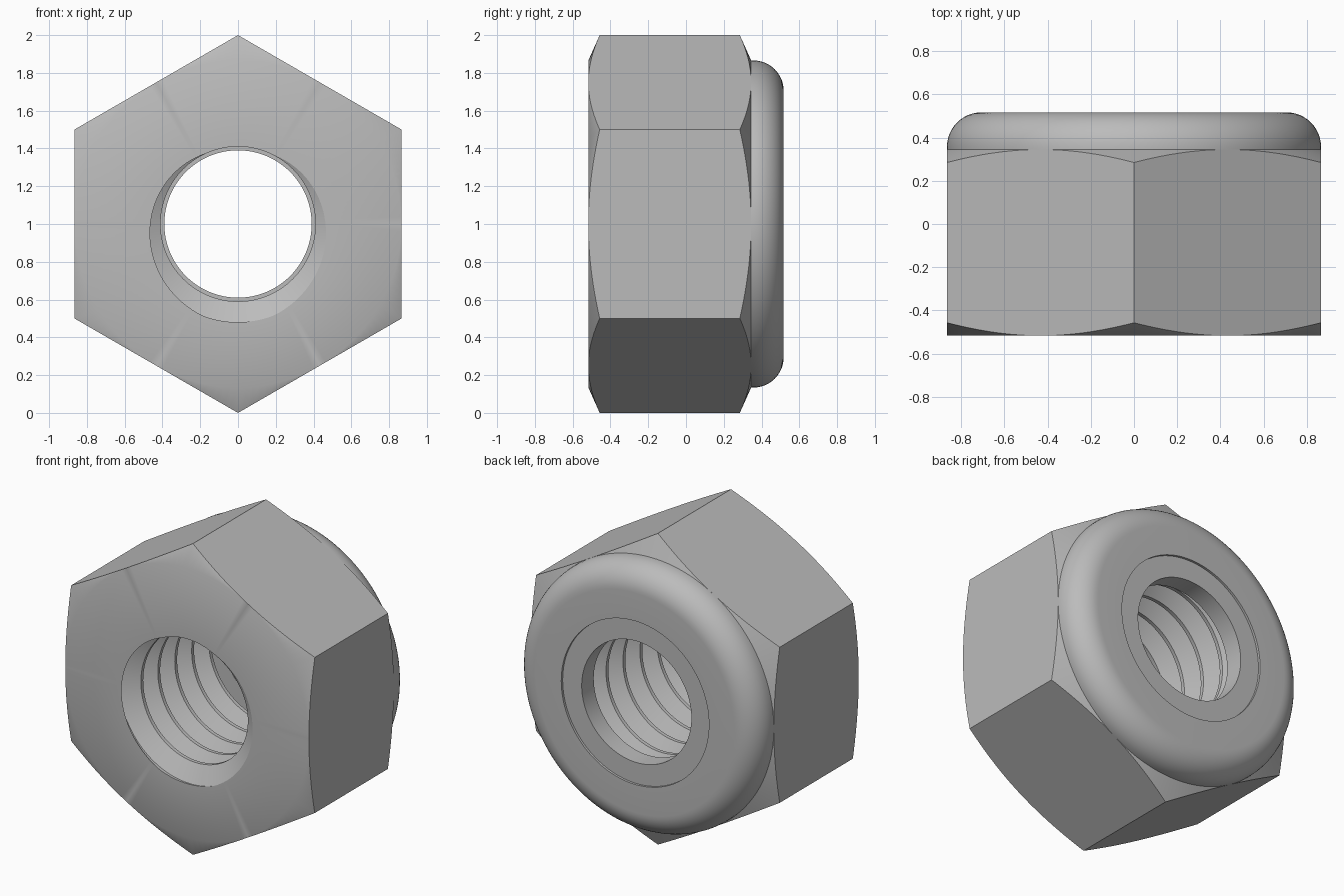
import bpy, bmesh
from math import sin, cos, pi, radians

cube = bpy.data.objects.get("Cube")
if cube:
    bpy.data.objects.remove(cube, do_unlink=True)

SEGMENTS = 144
FRONT, SHOULDER, BACK = -0.517, 0.345, 0.517
FLAT = 0.866                        # centre to flat, also the collar radius
PITCH, MINOR, MAJOR = 0.172, 0.41, 0.52
SEAT, BORE, LIP = 0.38, 0.39, 0.525   # insert seat depth, insert inner and outer radius

steel = bpy.data.materials.new("grey steel")
steel.use_nodes = True
grey = (0.5, 0.5, 0.5, 1)
steel.diffuse_color = grey
steel.node_tree.nodes["Principled BSDF"].inputs["Base Color"].default_value = grey


def lathe(name, profile, closed=True):
    """Sweep profile(angle) -> [(radius, y), ...] around the y axis, clockwise from the top."""
    bm = bmesh.new()
    columns = []
    for i in range(SEGMENTS + 1):
        t = 2 * pi * i / SEGMENTS
        columns.append([bm.verts.new((r * sin(t), y, 1 + r * cos(t)))
                        for r, y in profile(t)])
    for a, b in zip(columns, columns[1:]):
        for j in range(len(a)):
            k = (j + 1) % len(a)
            bm.faces.new((a[j], b[j], b[k], a[k]))
    bmesh.ops.remove_doubles(bm, verts=bm.verts, dist=0.00005)
    bmesh.ops.recalc_face_normals(bm, faces=bm.faces)
    mesh = bpy.data.meshes.new(name)
    bm.to_mesh(mesh)
    bm.free()
    mesh.materials.append(steel)
    obj = bpy.data.objects.new(name, mesh)
    bpy.context.collection.objects.link(obj)
    bpy.ops.object.select_all(action='DESELECT')
    obj.select_set(True)
    bpy.context.view_layer.objects.active = obj
    bpy.ops.object.shade_smooth_by_angle(angle=radians(30))
    return obj


def thread_radius(t, y):
    """V thread with narrow flat crests and roots."""
    u = ((y - FRONT) / PITCH - t / (2 * pi)) % 1
    d = min(u, 1 - u)
    f = min(1, max(0, (d - 0.07) / 0.37))
    return MINOR + (MAJOR - MINOR) * f


def thread(t):
    """Points along the threaded bore, back to front, following the helix."""
    points = []
    for turn in range(6, -3, -1):
        for u in (0.56, 0.44, 0.07, -0.07):
            y = FRONT + PITCH * (turn + u + t / (2 * pi))
            y = min(SEAT, max(FRONT, y))
            points.append((thread_radius(t, y), y))
    return points


def nut_profile(t):
    # Hexagon radius with a corner pointing up, chamfered by a cone
    hexagon = FLAT / cos((t % (pi / 3)) - pi / 6)
    drop = 0.06 * (hexagon - FLAT) / (1 - FLAT)
    body = [(FLAT, FRONT), (hexagon, FRONT + drop),
            (hexagon, SHOULDER - drop), (FLAT, SHOULDER)]
    # Rounded collar that holds the insert
    round_r = 0.16
    collar = [(FLAT - round_r * (1 - cos(a)), BACK - round_r * (1 - sin(a)))
              for a in [pi / 2 * k / 12 for k in range(13)]]
    return thread(t) + body + collar + [(LIP, BACK), (LIP, SEAT)]


lathe("nut_body", nut_profile)

# Plain locking ring set just below the collar lip
lathe("locking_insert", lambda t: [(BORE, SEAT), (BORE, BACK - 0.015),
                                   (LIP, BACK - 0.015), (LIP, SEAT)])
